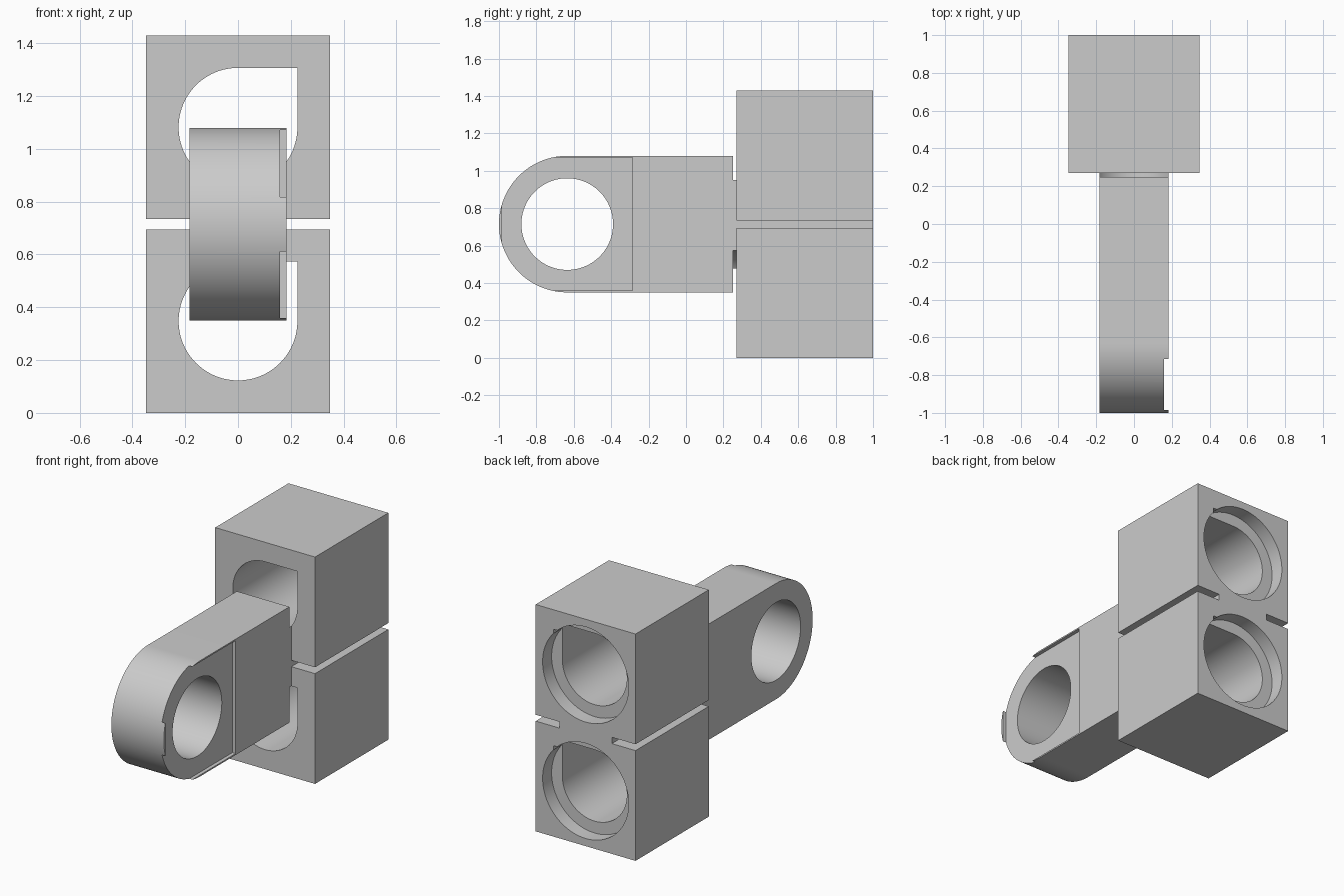
import bpy, bmesh, math

if "Cube" in bpy.data.objects:
    bpy.data.objects.remove(bpy.data.objects["Cube"], do_unlink=True)

grey = bpy.data.materials.new("light_grey")
grey.use_nodes = True
colour = (0.6, 0.6, 0.6, 1)
grey.diffuse_color = colour
grey.node_tree.nodes["Principled BSDF"].inputs["Base Color"].default_value = colour


def prism(name, outline, axis, start, end):
    """Extrude an outline: (x, z) pairs along y, or (y, z) pairs along x."""
    bm = bmesh.new()
    def place(p, d):
        return (d, p[0], p[1]) if axis == "x" else (p[0], d, p[1])
    rings = [[bm.verts.new(place(p, d)) for p in outline] for d in (start, end)]
    bm.faces.new(rings[0])
    bm.faces.new(rings[1])
    n = len(outline)
    for i in range(n):
        j = (i + 1) % n
        bm.faces.new((rings[0][i], rings[0][j], rings[1][j], rings[1][i]))
    bmesh.ops.recalc_face_normals(bm, faces=bm.faces)
    mesh = bpy.data.meshes.new(name)
    bm.to_mesh(mesh)
    bm.free()
    mesh.materials.append(grey)
    obj = bpy.data.objects.new(name, mesh)
    bpy.context.collection.objects.link(obj)
    return obj


def arc(cu, cv, r, a0, a1, steps):
    angles = [math.radians(a0 + (a1 - a0) * i / steps) for i in range(steps + 1)]
    return [(cu + r * math.cos(a), cv + r * math.sin(a)) for a in angles]


def circle(cu, cv, r):
    return arc(cu, cv, r, 0, 360, 96)[:-1]


def rect(u0, u1, v0, v1):
    return [(u0, v0), (u1, v0), (u1, v1), (u0, v1)]


def carve(target, cutters):
    bpy.ops.object.select_all(action="DESELECT")
    bpy.context.view_layer.objects.active = target
    target.select_set(True)
    for cutter in cutters:
        mod = target.modifiers.new("cut", "BOOLEAN")
        mod.operation = "DIFFERENCE"
        mod.solver = "EXACT"
        mod.object = cutter
        bpy.ops.object.modifier_apply(modifier=mod.name)
    bpy.ops.object.shade_smooth_by_angle(angle=math.radians(30))


W, H = 0.348, 1.43          # housing half width and height
A = 0.183                   # arm half width
FRONT, BACK = 0.27, 1.0     # housing depth range
MID = H / 2
PIVOT, R = -0.635, 0.365    # rounded arm end
BORE = 0.225

# Bores with one squared corner, and round counterbores at the back
bores, counterbores = [], []
for z in (MID - 0.367, MID + 0.367):
    outline = arc(0, z, BORE, 90, 360, 72) + [(BORE, z + BORE)]
    bores.append(prism("bore_cutter", outline, "y", 0.25, 1.1))
    counterbores.append(prism("counterbore_cutter", circle(0, z, 0.3), "y", 0.91, 1.1))

# Two stacked blocks joined by a central web between side slots
slots = [prism("slot_cutter", rect(min(s * A, s * 0.5), max(s * A, s * 0.5),
               MID - 0.02, MID + 0.02), "y", 0.1, 1.1) for s in (-1, 1)]
housing = prism("double_block_housing", rect(-W, W, 0, H), "y", FRONT, BACK)
carve(housing, slots + bores + counterbores)

# Arm with rounded end, eye hole and shallow rectangular recess on one side
profile = arc(PIVOT, MID, R, 90, 270, 64) + [(FRONT, MID - R), (FRONT, MID + R)]
arm = prism("pivot_arm", profile, "x", -A, A)
eye = prism("eye_cutter", circle(PIVOT, MID, 0.245), "x", -0.5, 0.5)
recess = prism("recess_cutter", rect(-0.985, -0.285, MID - 0.356, MID + 0.356),
               "x", 0.16, 0.5)
carve(arm, [eye, recess] + bores)

for cutter in slots + bores + counterbores + [eye, recess]:
    bpy.data.objects.remove(cutter, do_unlink=True)
